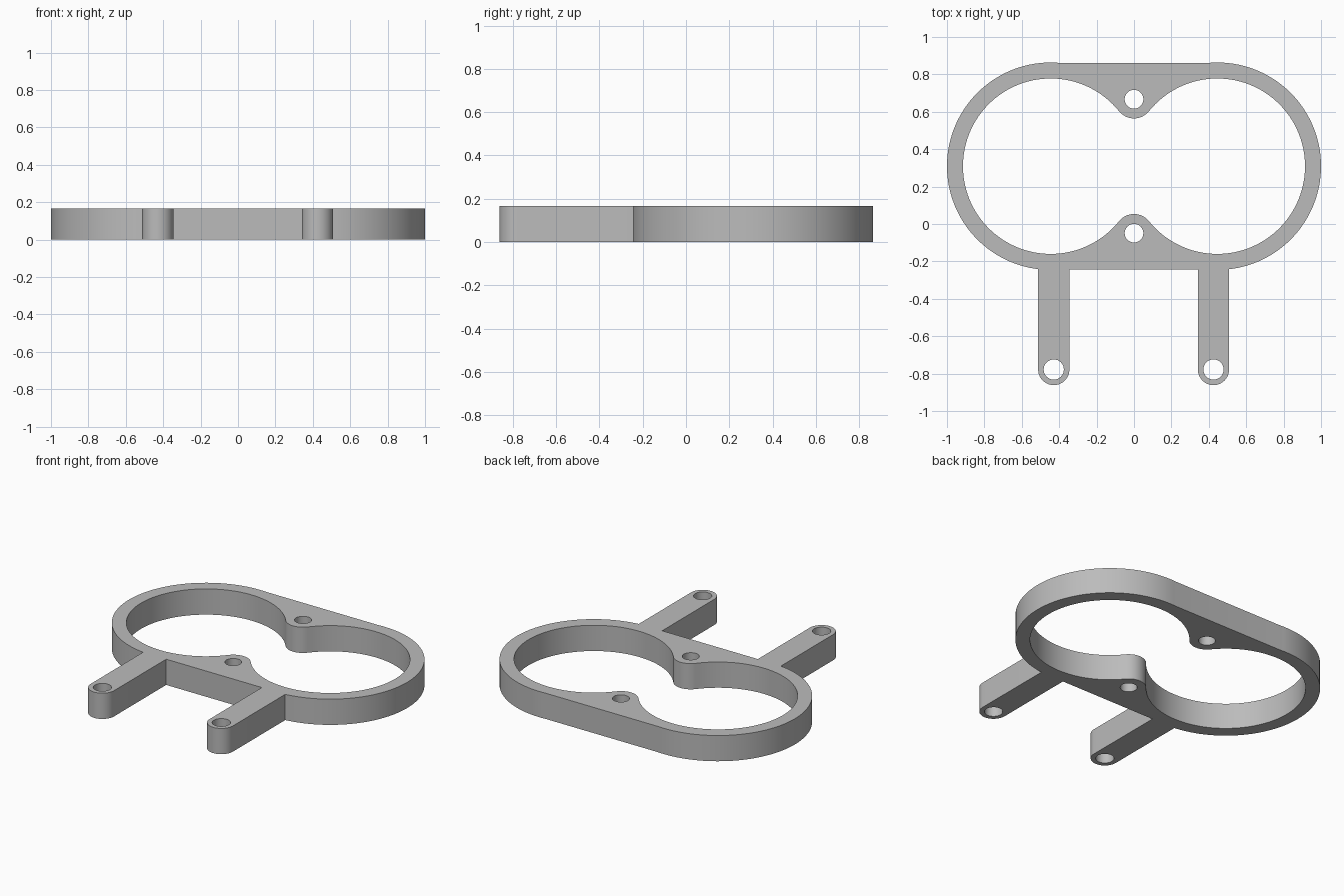
import bpy
from math import radians, cos, sin, acos, atan2, degrees, hypot

cube = bpy.data.objects.get("Cube")
if cube:
    bpy.data.objects.remove(cube, do_unlink=True)

THICK = 0.167
LOBE_X, LOBE_Y = 0.4455, 0.309      # centres of the two rings
OUTER, INNER = 0.5545, 0.469        # ring radii
BOSS_DY = 0.358                     # screw bosses above and below the ring centre
ARM_R, ARM_Y = 0.0835, -0.778       # arm half width and tip centre
LEFT_ARM, RIGHT_ARM = 0.425, -0.429
WEB_Y = -0.243                      # straight edge between the arms


def arc(cx, cy, r, start, end, steps):
    angles = [radians(start + (end - start) * i / steps) for i in range(steps + 1)]
    return [(cx + r * cos(a), cy + r * sin(a)) for a in angles]


def mirrored(points):
    return [(-x, y) for x, y in reversed(points)]


def outer_half(arm_x):
    """Ring side and arm, from the back chord round to the inner arm root."""
    top = degrees(acos((0.40 - LOBE_X) / OUTER))
    root = -degrees(acos((arm_x + ARM_R - LOBE_X) / OUTER))
    return (arc(LOBE_X, LOBE_Y, OUTER, top, root, 64)
            + arc(arm_x, ARM_Y, ARM_R, 0, -180, 24)
            + [(arm_x - ARM_R, WEB_Y)])


def inner_opening():
    """Two round openings blended tangentially into the boss curves."""
    t = degrees(atan2(BOSS_DY, LOBE_X))
    boss_r = hypot(BOSS_DY, LOBE_X) - INNER
    right = arc(LOBE_X, LOBE_Y, INNER, 180 - t, t - 180, 90)
    lower = arc(0, LOBE_Y - BOSS_DY, boss_r, t, 180 - t, 16)[1:-1]
    upper = arc(0, LOBE_Y + BOSS_DY, boss_r, 180 + t, 360 - t, 16)[1:-1]
    return right + lower + mirrored(right) + upper


def hole(x, y, r):
    return arc(x, y, r, 0, 360, 32)[:-1]


loops = [
    outer_half(LEFT_ARM) + mirrored(outer_half(-RIGHT_ARM)),
    inner_opening(),
    hole(0, LOBE_Y + BOSS_DY, 0.05),
    hole(0, LOBE_Y - BOSS_DY, 0.05),
    hole(LEFT_ARM, ARM_Y, 0.054),
    hole(RIGHT_ARM, ARM_Y, 0.054),
]

# Flat filled profile, extruded to the plate thickness
curve = bpy.data.curves.new("bracket_profile", "CURVE")
curve.dimensions = "2D"
curve.fill_mode = "BOTH"
curve.extrude = THICK / 2
for points in loops:
    spline = curve.splines.new("POLY")
    spline.points.add(len(points) - 1)
    for p, (x, y) in zip(spline.points, points):
        p.co = (x, y, 0, 1)
    spline.use_cyclic_u = True

bracket = bpy.data.objects.new("double_ring_bracket", curve)
bracket.location.z = THICK / 2
bpy.context.collection.objects.link(bracket)
bpy.ops.object.select_all(action="DESELECT")
bracket.select_set(True)
bpy.context.view_layer.objects.active = bracket
bpy.ops.object.convert(target="MESH")
bracket = bpy.context.object

# Weld caps to walls and orient outward
import bmesh
bm = bmesh.new()
bm.from_mesh(bracket.data)
bmesh.ops.remove_doubles(bm, verts=bm.verts, dist=0.0001)
bmesh.ops.recalc_face_normals(bm, faces=bm.faces)
bm.to_mesh(bracket.data)
bm.free()
bpy.ops.object.shade_smooth_by_angle(angle=radians(30))

# Plain grey finish
grey = bpy.data.materials.new("plain_grey")
grey.use_nodes = True
colour = (0.5, 0.5, 0.5, 1)
grey.diffuse_color = colour
grey.node_tree.nodes["Principled BSDF"].inputs["Base Color"].default_value = colour
bracket.data.materials.clear()
bracket.data.materials.append(grey)
